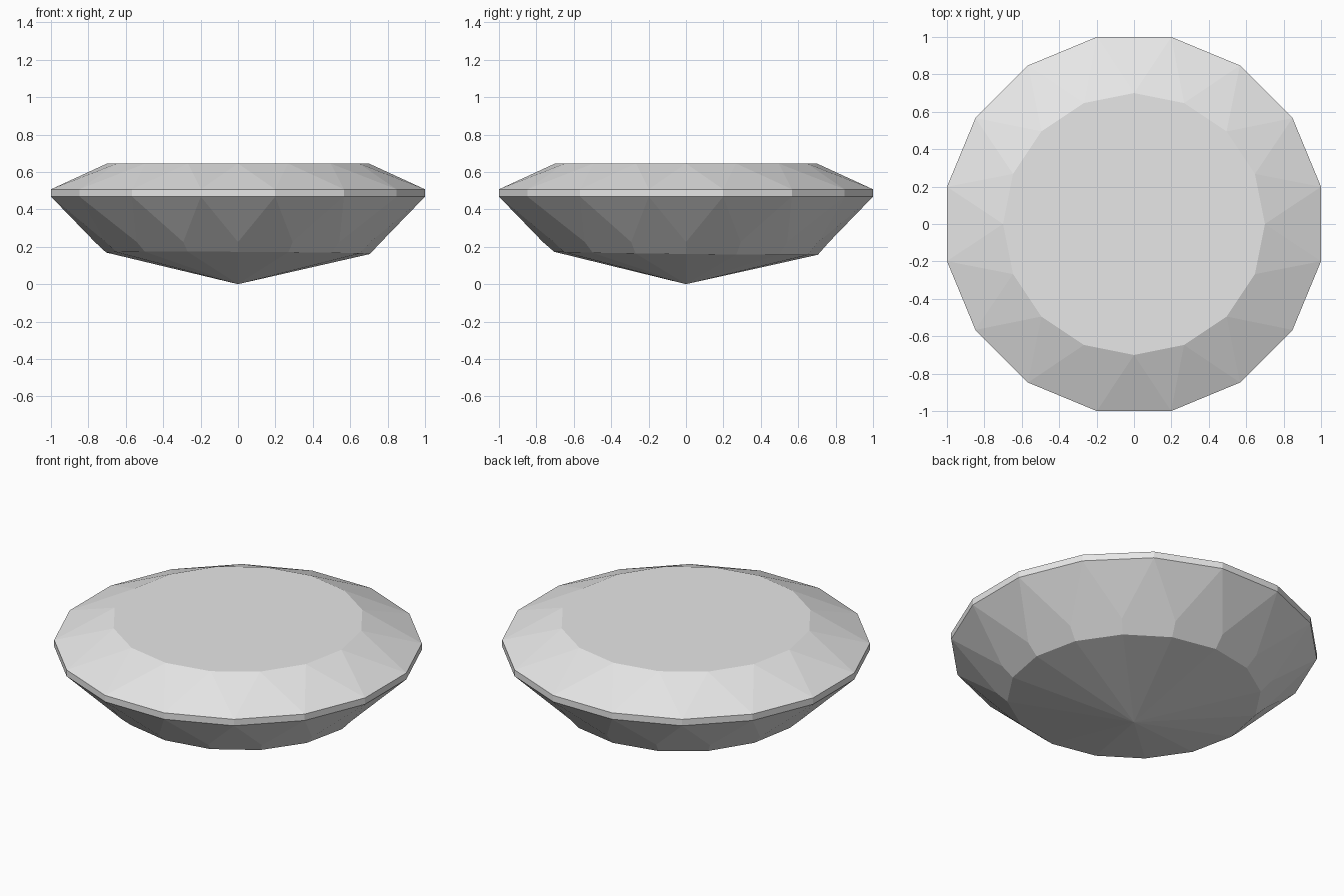
import bpy, bmesh
from math import pi, sin, cos

SIDES = 16
STEP = 2 * pi / SIDES

cube = bpy.data.objects.get("Cube")
if cube:
    bpy.data.objects.remove(cube)

# Pale grey stone
stone = bpy.data.materials.new("pale_grey_stone")
stone.use_nodes = True
colour = (0.8, 0.8, 0.8, 1)
stone.diffuse_color = colour
stone.node_tree.nodes["Principled BSDF"].inputs["Base Color"].default_value = colour

bm = bmesh.new()


def ring(radius, height, shift=0.0, dip=0.0):
    """One circle of corners, optionally a little uneven in height."""
    verts = []
    for i in range(SIDES):
        a = (i + shift) * STEP
        z = height - dip * (sin(a) + 0.5 * cos(a))
        verts.append(bm.verts.new((radius * cos(a), radius * sin(a), z)))
    return verts


girdle_radius = 1 / cos(STEP / 2)
table = ring(0.70, 0.645)
girdle_top = ring(girdle_radius, 0.507, 0.5)
girdle_low = ring(girdle_radius, 0.468, 0.5)
tips = ring(0.765, 0.225)
base = ring(0.705, 0.165, dip=0.008)
culet = bm.verts.new((0, 0, 0))

# Flat table on top
bm.faces.new(table)

for i in range(SIDES):
    j = (i + 1) % SIDES
    # Crown facets
    bm.faces.new((table[i], girdle_top[i], table[j]))
    bm.faces.new((girdle_top[i], girdle_top[j], table[j]))
    # Girdle band
    bm.faces.new((girdle_top[i], girdle_low[i], girdle_low[j], girdle_top[j]))
    # Pavilion: triangle hanging from the girdle, then the main facet
    bm.faces.new((girdle_low[i], tips[j], girdle_low[j]))
    bm.faces.new((girdle_low[i], tips[i], base[i], base[j], tips[j]))
    # Shallow point underneath
    bm.faces.new((base[i], culet, base[j]))

bmesh.ops.recalc_face_normals(bm, faces=bm.faces)
mesh = bpy.data.meshes.new("cut_gem")
bm.to_mesh(mesh)
bm.free()
mesh.materials.append(stone)
gem = bpy.data.objects.new("cut_gem", mesh)
bpy.context.collection.objects.link(gem)
